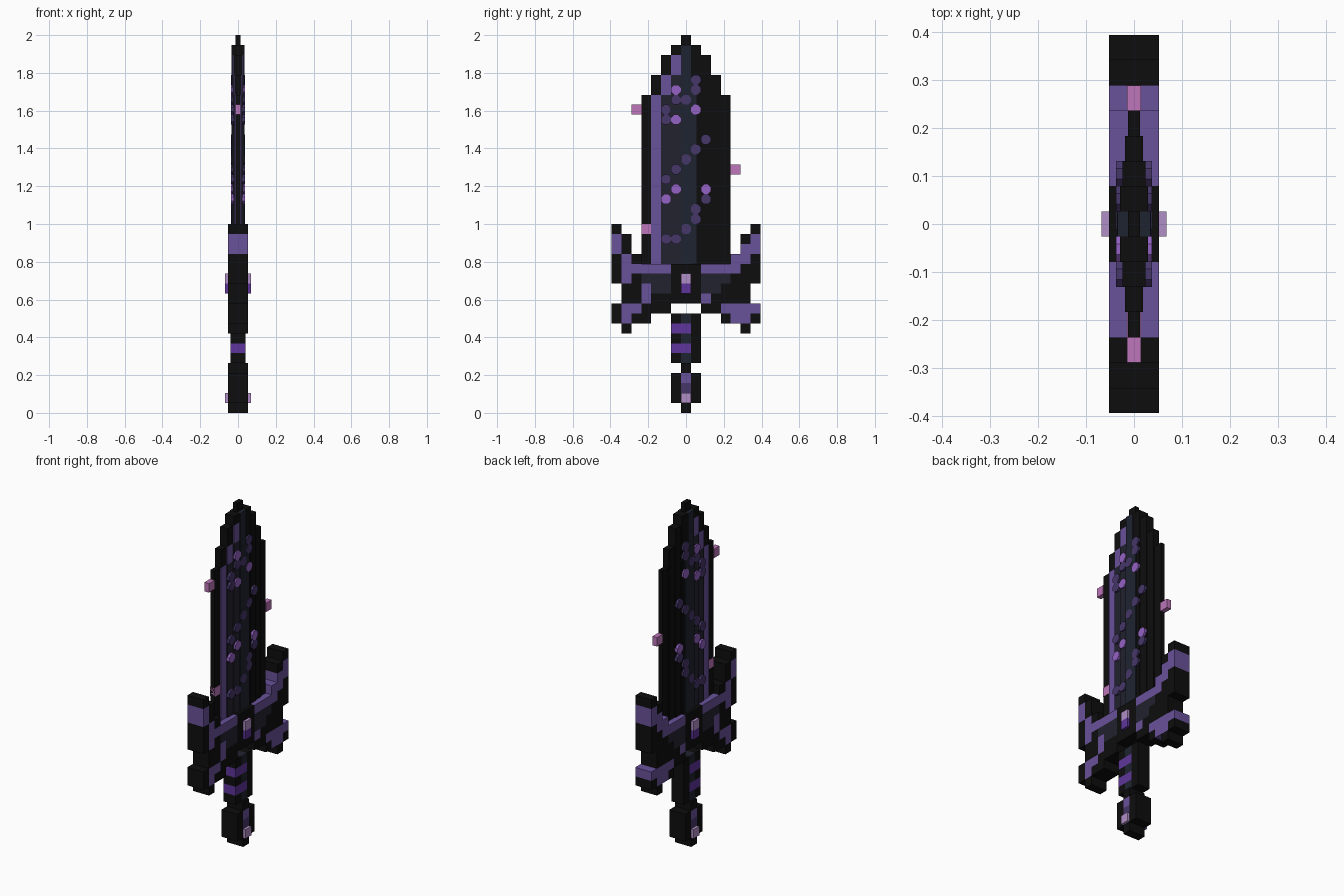
import bpy, bmesh, math
from mathutils import Matrix

if "Cube" in bpy.data.objects:
    bpy.data.objects.remove(bpy.data.objects["Cube"])

U = 2 / 38          # one cell of the grid the sword is drawn on


def material(name, hex_rgb):
    m = bpy.data.materials.new(name)
    c = [int(hex_rgb[i:i + 2], 16) / 255 for i in (0, 2, 4)]
    m.diffuse_color = [v / 12.92 if v <= 0.04045 else ((v + 0.055) / 1.055) ** 2.4 for v in c] + [1]
    m.use_nodes = True
    m.node_tree.nodes["Principled BSDF"].inputs["Base Color"].default_value = m.diffuse_color
    return m


MATS = {n: material(n, h) for n, h in dict(
    black="0d0d0d", navy="22222f", slate="1f2430", purple="69529b", dim_purple="46376a",
    violet="9462c4", pink="bd76ba", pale_lilac="b08ec6", deep_purple="5f359b").items()}
NAMES = list(MATS)


def finish(bm, name):
    me = bpy.data.meshes.new(name)
    bm.to_mesh(me)
    bm.free()
    for m in MATS.values():
        me.materials.append(m)
    ob = bpy.data.objects.new(name, me)
    bpy.context.collection.objects.link(ob)
    return ob


def cell_part(name, cells):
    """cells: {(column, row): (half thickness, colour)}; walls appear only where thickness steps."""
    bm = bmesh.new()

    def quad(pts, col):
        f = bm.faces.new([bm.verts.new(p) for p in pts])
        f.material_index = NAMES.index(col)

    for (c, r), (h, col) in cells.items():
        y0, y1, z0, z1 = (c - .5) * U, (c + .5) * U, r * U, (r + 1) * U
        loop = [(y0, z0), (y1, z0), (y1, z1), (y0, z1)]
        quad([(h, y, z) for y, z in loop], col)
        quad([(-h, y, z) for y, z in reversed(loop)], col)
        for i, (dc, dr) in enumerate([(0, -1), (1, 0), (0, 1), (-1, 0)]):
            n = cells.get((c + dc, r + dr), (0, ""))[0]
            if n >= h:
                continue
            a, b = loop[i], loop[(i + 1) % 4]
            for lo, hi in ([(-h, h)] if n == 0 else [(-h, -n), (n, h)]):
                quad([(lo, *a), (lo, *b), (hi, *b), (hi, *a)], col)
    bmesh.ops.remove_doubles(bm, verts=bm.verts, dist=1e-5)
    return finish(bm, name)


def block(cells, cols, rows, h, col):
    for c in cols:
        for r in rows:
            cells[c, r] = (h, col)


def repaint(cells, cols, rows, col):
    for c in cols:
        for r in rows:
            cells[c, r] = (cells[c, r][0], col)


# Blade: stepped point, thicker toward the middle, lit edge on one side
blade = {}
T = [0.034, 0.029, 0.024, 0.019, 0.013]
for r in range(14, 38):
    w = 4 if r < 32 else 3 if r < 34 else 2 if r < 36 else 37 - r
    for c in range(-w, w + 1):
        blade[c, r] = (T[abs(c)] if r < 37 else 0.013, "black")
repaint(blade, [-2, -1], range(15, 32), "navy")
repaint(blade, [-1], range(32, 34), "navy")
repaint(blade, [0], range(15, 37), "slate")
for c, rows in [(-3, range(15, 32)), (-2, (32, 33)), (-1, (34, 35))]:
    repaint(blade, [c], rows, "purple")
cell_part("blade", blade)

# Raised ridge along the blade
bm = bmesh.new()
bmesh.ops.create_cube(bm, size=1, matrix=Matrix.Translation((0, 0.0145, 1.27))
                      @ Matrix.Diagonal((0.07, 0.082, 0.96, 1)))
for f in bm.faces:
    f.material_index = NAMES.index("slate")
finish(bm, "blade_ridge")


# Veins: eight-sided studs that break through both blade faces
def studs(name, places, col):
    bm = bmesh.new()
    rad = U / 2 / math.cos(math.pi / 8)
    for c, r in places:
        m = (Matrix.Translation((0, c * U, (r + .5) * U)) @ Matrix.Rotation(math.pi / 2, 4, 'Y')
             @ Matrix.Rotation(math.pi / 8, 4, 'Z'))
        bmesh.ops.create_cone(bm, cap_ends=True, segments=8, radius1=rad, radius2=rad,
                              depth=0.075, matrix=m)
    for f in bm.faces:
        f.material_index = NAMES.index(col)
    finish(bm, name)


studs("blade_veins", [(0, 31), (1, 32), (1, 33), (-1, 31), (-2, 30), (-2, 29),
                      (2, 27), (1, 26), (0, 25), (-1, 24), (-2, 23),
                      (2, 21), (1, 20), (1, 19), (0, 18), (-1, 17), (-2, 17)], "dim_purple")
studs("blade_vein_sparks", [(-1, 32), (1, 30), (-1, 29), (-1, 22), (-2, 21), (2, 22)], "violet")

# Floating sparkles beside the blade, and one on its edge
sparkles = {}
for c, r in [(-5, 30), (5, 24), (-4, 18)]:
    sparkles[c, r] = (0.0145, "pink")
cell_part("sparkles", sparkles)

# Crossguard with upper and lower horns, mirrored outline
guard = {}
G = 0.052
block(guard, [0], range(11, 15), G, "black")
for s in (-1, 1):
    for c, lo, hi in [(1, 11, 14), (2, 10, 14), (3, 10, 14), (4, 9, 14),
                      (5, 9, 15), (6, 8, 17), (7, 13, 18), (7, 9, 10)]:
        block(guard, [s * c], range(lo, hi + 1), G, "black")
    repaint(guard, [7 * s], (16, 17), "purple")
    repaint(guard, [s * c for c in (2, 3, 4)], [14], "purple")
    repaint(guard, [s * c for c in (2, 3)], (12, 13), "navy")
    repaint(guard, [4 * s], [13], "navy")
    repaint(guard, [5 * s, 6 * s], [10], "purple")
    repaint(guard, [6 * s], [9], "purple")
repaint(guard, [-6], (13, 14, 15), "purple")
repaint(guard, [-5], [14], "purple")
repaint(guard, [-4], (11, 12), "purple")
repaint(guard, [6], (15, 16), "purple")
repaint(guard, [5], (14, 15), "purple")
repaint(guard, [2], [11], "purple")
repaint(guard, [4, 7], [10], "purple")
repaint(guard, [5], [9], "purple")
cell_part("crossguard", guard)

# Grip with two wrapped bands
grip = {}
block(grip, (-1, 0, 1), range(5, 10), 0.04, "black")
repaint(grip, [0], (5, 7, 9), "slate")
repaint(grip, (-1, 0), (6, 8), "deep_purple")
cell_part("grip", grip)

# Pommel
pommel = {}
block(pommel, (-1, 0, 1), range(2, 4), G, "black")
block(pommel, (-1, 0, 1), [1], G, "black")
block(pommel, [0], (0, 4), G, "black")
repaint(pommel, [0], [3], "purple")
repaint(pommel, [0], [2], "dim_purple")
cell_part("pommel", pommel)

# Gems set through the guard and the pommel
cell_part("guard_gem", {(0, 13): (0.068, "pale_lilac"), (0, 12): (0.068, "deep_purple")})
cell_part("pommel_gem", {(0, 1): (0.068, "pale_lilac")})
